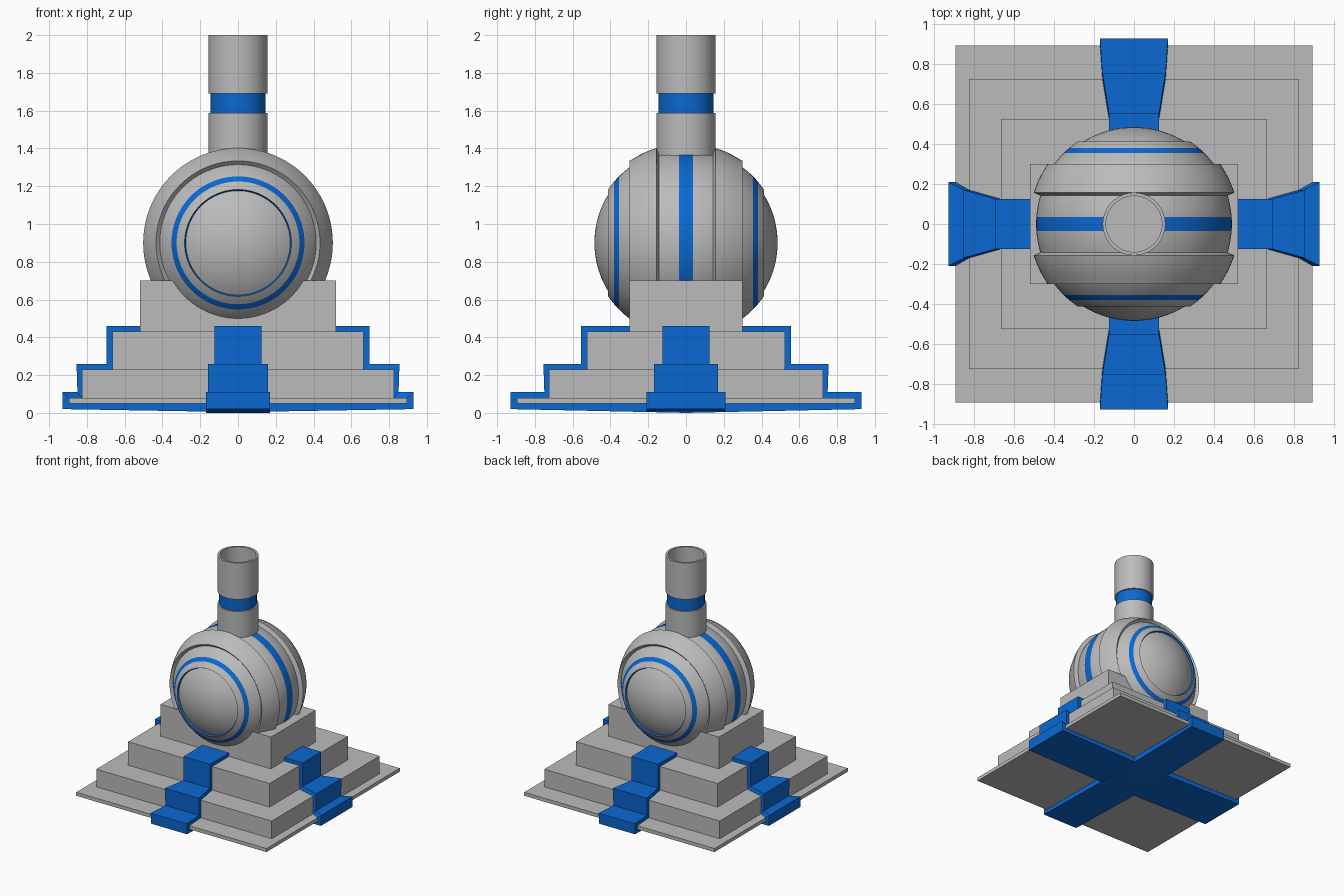
import bpy, bmesh, math
from mathutils import Matrix

if "Cube" in bpy.data.objects:
    bpy.data.objects.remove(bpy.data.objects["Cube"])


def material(name, rgb):
    m = bpy.data.materials.new(name)
    m.diffuse_color = (*rgb, 1)
    m.use_nodes = True
    m.node_tree.nodes["Principled BSDF"].inputs["Base Color"].default_value = m.diffuse_color
    return m


GREY = material("stone grey", (0.5, 0.5, 0.5))
BLUE = material("bright blue", (0.003, 0.14, 0.65))


def finish(name, bm, mats, smooth=False):
    bmesh.ops.remove_doubles(bm, verts=bm.verts, dist=1e-5)
    bmesh.ops.recalc_face_normals(bm, faces=bm.faces)
    me = bpy.data.meshes.new(name)
    bm.to_mesh(me)
    bm.free()
    ob = bpy.data.objects.new(name, me)
    bpy.context.collection.objects.link(ob)
    for m in mats:
        me.materials.append(m)
    if smooth:
        bpy.ops.object.select_all(action='DESELECT')
        ob.select_set(True)
        bpy.context.view_layer.objects.active = ob
        bpy.ops.object.shade_smooth_by_angle(angle=math.radians(25))
    return ob


def box(name, hx, hy, z0, z1):
    bm = bmesh.new()
    bmesh.ops.create_cube(bm, size=1, matrix=Matrix.Translation((0, 0, (z0 + z1) / 2))
                          @ Matrix.Diagonal((2 * hx, 2 * hy, z1 - z0, 1)))
    return finish(name, bm, [GREY])


def lathe(name, profile, mats, matrix=Matrix(), n=96):
    """Spin (radius, height, material of next segment) about z."""
    bm = bmesh.new()
    rings = [[bm.verts.new((r * math.cos(2 * math.pi * i / n),
                            r * math.sin(2 * math.pi * i / n), h)) for i in range(n)]
             if r > 0 else [bm.verts.new((0, 0, h))] * n for r, h, _ in profile]
    for k in range(len(rings) - 1):
        a, b = rings[k], rings[k + 1]
        for i in range(n):
            j = (i + 1) % n
            loop = list(dict.fromkeys((a[i], a[j], b[j], b[i])))
            bm.faces.new(loop).material_index = profile[k][2]
    bm.transform(matrix)
    return finish(name, bm, mats, True)


# Stepped base
box("base_plate", 0.895, 0.895, 0.05, 0.08)
box("lower_step", 0.825, 0.725, 0.08, 0.23)
box("middle_step", 0.665, 0.525, 0.23, 0.43)
box("top_block", 0.52, 0.30, 0.43, 0.70)


# Blue runners that fold down the steps and cross under the base
def runner(name, d0, d1, d2, w, centre_z, angle):
    t = 0.03
    # outer distance, outer z, inner distance, inner z, half width
    path = [(d0, .46, d0, .43, w[0]), (d1 + t, .46, d1, .43, w[0]),
            (d1 + t, .258, d1, .23, w[0]), (d2 + t, .258, d2, .23, w[1]),
            (d2 + t - .005, .11, d2, .08, w[1]), (.93, .11, .895, .08, w[2]),
            (.928, .02, .895, .05, w[2]), (0, centre_z, 0, .05, w[2])]
    bm = bmesh.new()
    rows = [[bm.verts.new(p) for p in ((a, -h, za), (a, h, za), (b, h, zb), (b, -h, zb))]
            for a, za, b, zb, h in path]
    for p, q in zip(rows, rows[1:]):
        for i in range(4):
            j = (i + 1) % 4
            bm.faces.new((p[i], p[j], q[j], q[i]))
    bm.faces.new(rows[0])
    bm.faces.new(rows[-1])
    bm.transform(Matrix.Rotation(math.radians(angle), 4, 'Z'))
    return finish(name, bm, [BLUE])


for side, ang in (("right", 0), ("left", 180)):
    runner(side + "_runner", .52, .665, .825, (.125, .17, .21), .004, ang)
for side, ang in (("back", 90), ("front", 270)):
    runner(side + "_runner", .30, .525, .725, (.125, .158, .17), 0, ang)


# Round body: stepped sphere shells about the front-back axis
def arc(R, h0, h1, steps, mat):
    return [(math.sqrt(max(R * R - h * h, 0)), h, mat)
            for h in (h0 + (h1 - h0) * i / steps for i in range(steps))]


half = arc(.49, 0, .036, 2, 1)                    # centre stripe
half += arc(.49, .036, .142, 5, 0)
half += [(.469, .142, 0)]                         # notch up to the raised band
half += arc(.526, .157, .30, 8, 0)
half += [(.434, .30, 0)]                          # undercut lip
half += arc(.50, .28, .355, 6, 0)
half += arc(.50, .355, .38, 3, 1)                 # blue ring
half += arc(.50, .38, .412, 3, 0)
half += [(.283, .412, 1), (.276, .399, 0)]        # thin blue groove
R = .485
a0 = math.asin(.276 / R)
half += [(R * math.sin(a0 * (1 - i / 12)), R * math.cos(a0 * (1 - i / 12)), 0)
         for i in range(1, 12)] + [(0, R, 0)]
# mirror the half profile, shifting colours to the matching segment
mirrored = [(half[i][0], -half[i][1], half[i - 1][2]) for i in range(len(half) - 1, 0, -1)]
lathe("round_body", mirrored + half, [GREY, BLUE],
      Matrix.Translation((0, 0, .9)) @ Matrix.Rotation(math.radians(90), 4, 'X'))

# Hollow chimney with a recessed blue collar
lathe("chimney", [(0, 1.355, 0), (.157, 1.355, 0), (.157, 1.587, 0), (.145, 1.587, 1),
                  (.145, 1.69, 0), (.157, 1.69, 0), (.157, 2, 0), (.14, 2, 0),
                  (.14, 1.69, 0), (0, 1.69, 0)], [GREY, BLUE], n=64)
